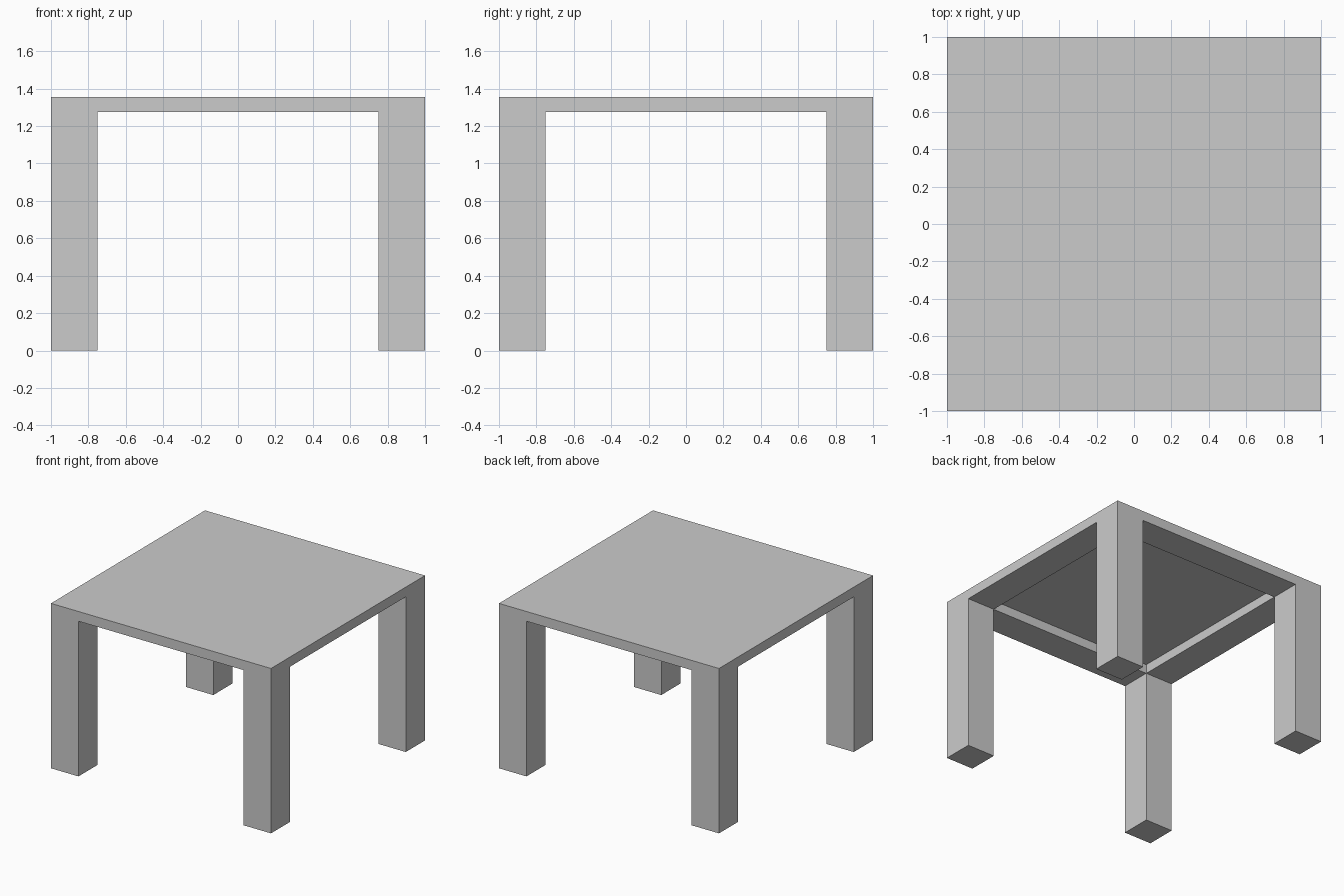
import bpy, bmesh

if "Cube" in bpy.data.objects:
    bpy.data.objects.remove(bpy.data.objects["Cube"])

HALF, INNER = 1.0, 0.75            # outer half width, inner edge of legs and apron
TOP, PANEL, APRON = 1.355, 1.35, 1.275


def in_corner(f):
    c = f.calc_center_median()
    return abs(c.x) > INNER and abs(c.y) > INNER


def in_ring(f):
    c = f.calc_center_median()
    return abs(c.x) > INNER or abs(c.y) > INNER


def extrude_down(bm, faces, z):
    """Extrude faces straight down to height z and return the new bottom faces."""
    geom = bmesh.ops.extrude_face_region(bm, geom=faces)["geom"]
    for v in geom:
        if isinstance(v, bmesh.types.BMVert):
            v.co.z = z
    return [f for f in geom if isinstance(f, bmesh.types.BMFace)]


bm = bmesh.new()

# Table top: 3 x 3 grid whose outer cells are leg-wide
bmesh.ops.create_grid(bm, x_segments=3, y_segments=3, size=HALF)
for v in bm.verts:
    for i in (0, 1):
        if abs(v.co[i]) < 0.9:
            v.co[i] = INNER if v.co[i] > 0 else -INNER
    v.co.z = TOP

# Thin panel, apron frame around the recess, then the four legs
under = extrude_down(bm, bm.faces[:], PANEL)
apron = extrude_down(bm, [f for f in under if in_ring(f)], APRON)
extrude_down(bm, [f for f in apron if in_corner(f)], 0.0)

bmesh.ops.recalc_face_normals(bm, faces=bm.faces[:])
mesh = bpy.data.meshes.new("table")
bm.to_mesh(mesh)
bm.free()
bpy.context.collection.objects.link(bpy.data.objects.new("table", mesh))
